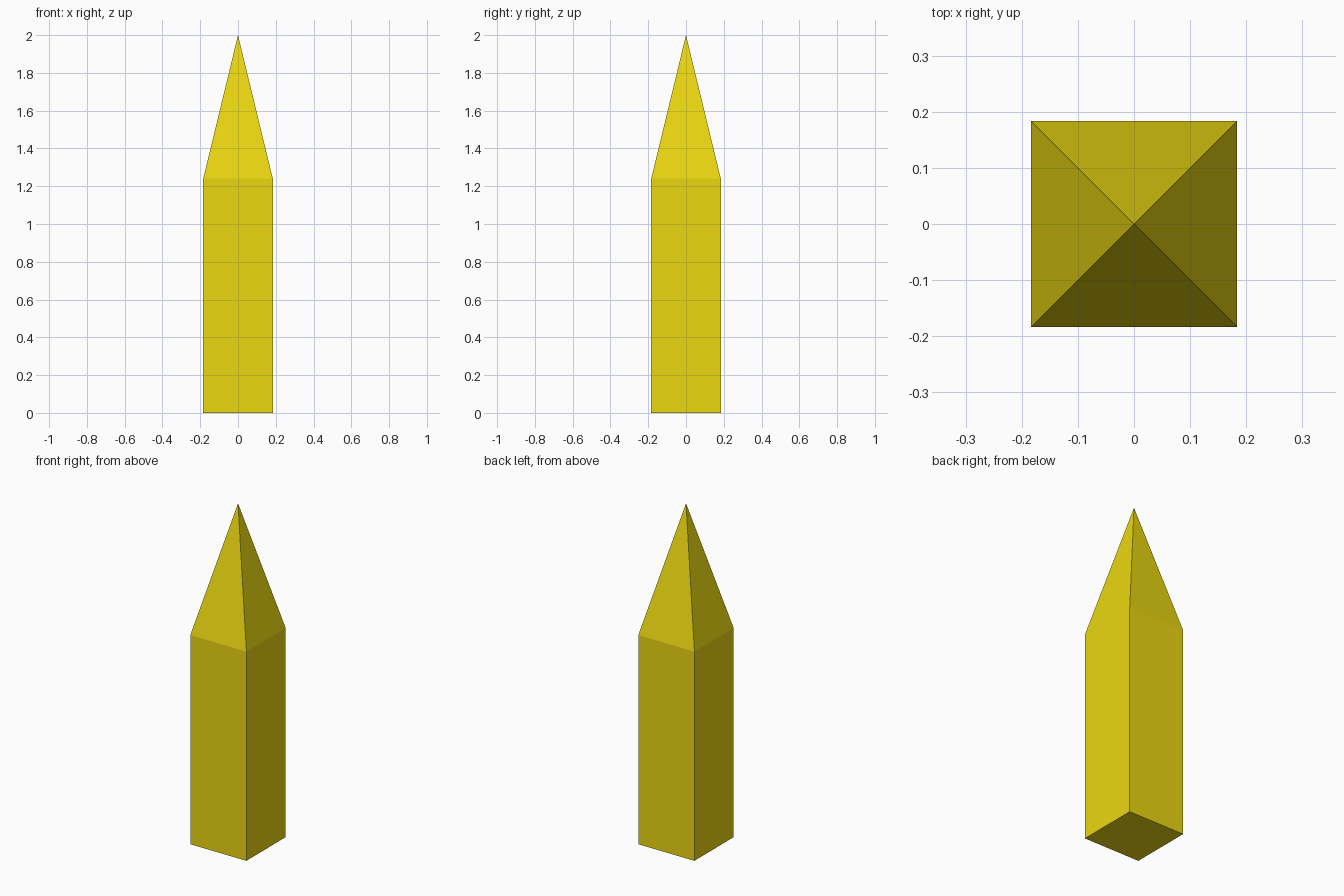
import bpy
import bmesh
from mathutils import Matrix, Vector

if "Cube" in bpy.data.objects:
    bpy.data.objects.remove(bpy.data.objects["Cube"])

WIDTH, SHOULDER, HEIGHT = 0.368, 1.24, 2.0

# Square shaft standing on the ground
bm = bmesh.new()
bmesh.ops.create_cube(bm, size=1, matrix=Matrix.Translation((0, 0, SHOULDER / 2))
                      @ Matrix.Diagonal((WIDTH, WIDTH, SHOULDER, 1)))

# Pointed tip: raise the top face into a four-sided pyramid
bm.normal_update()
top = max(bm.faces, key=lambda f: f.calc_center_median().z)
apex = bmesh.ops.poke(bm, faces=[top])["verts"][0]
apex.co = Vector((0, 0, HEIGHT))
bm.normal_update()

mesh = bpy.data.meshes.new("pointed_post")
bm.to_mesh(mesh)
bm.free()
post = bpy.data.objects.new("pointed_post", mesh)
bpy.context.collection.objects.link(post)

# Yellow finish
yellow = bpy.data.materials.new("yellow")
yellow.diffuse_color = (0.83, 0.68, 0.005, 1)
yellow.use_nodes = True
yellow.node_tree.nodes["Principled BSDF"].inputs["Base Color"].default_value = yellow.diffuse_color
mesh.materials.append(yellow)
